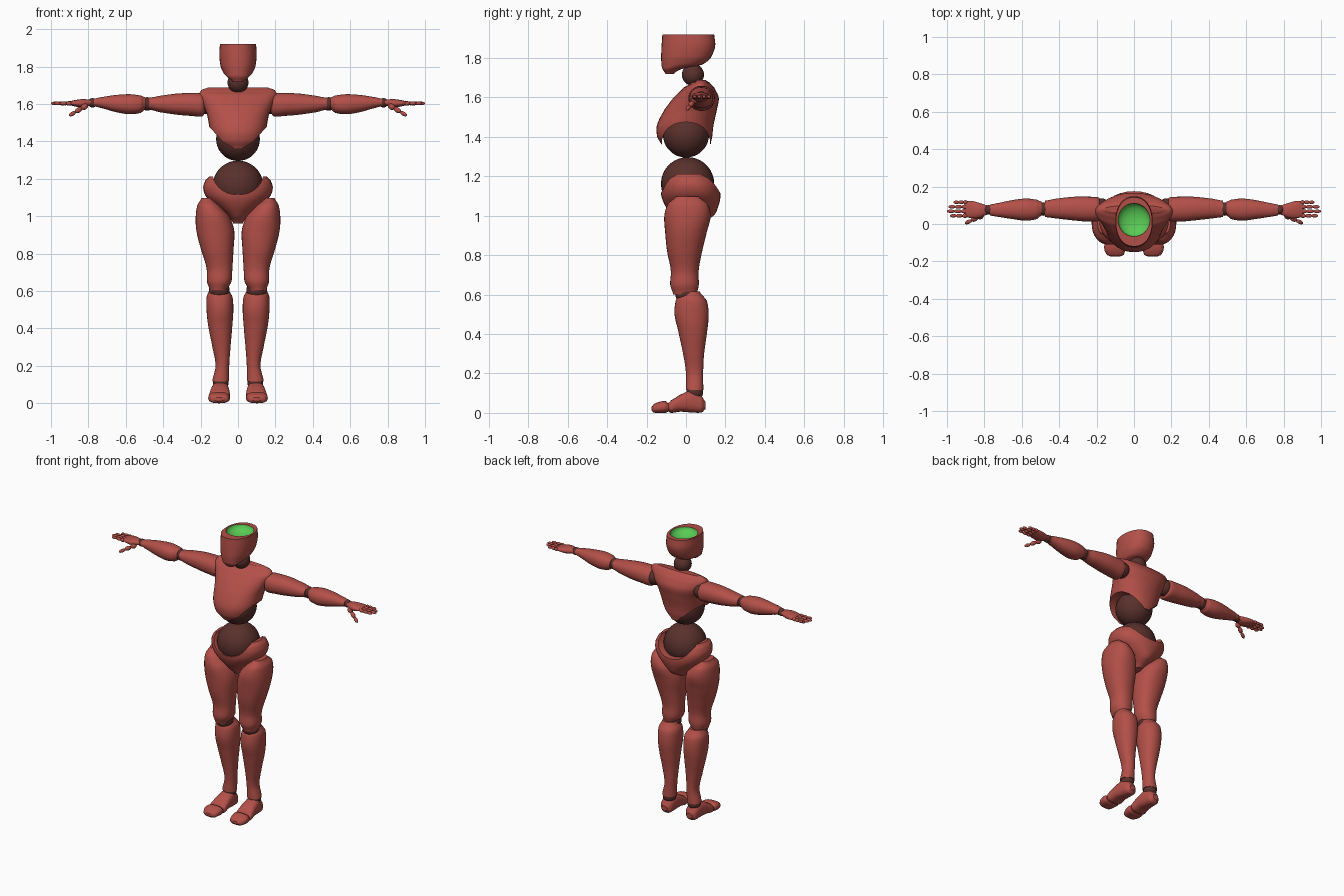
import bpy, bmesh, math
from mathutils import Vector, Matrix

if "Cube" in bpy.data.objects:
    bpy.data.objects.remove(bpy.data.objects["Cube"])


def material(name, rgb):
    m = bpy.data.materials.new(name)
    m.diffuse_color = (*rgb, 1)
    m.use_nodes = True
    m.node_tree.nodes["Principled BSDF"].inputs["Base Color"].default_value = m.diffuse_color
    return m


RED = material("red_shell", (0.45, 0.08, 0.065))
DARK = material("dark_joint", (0.10, 0.03, 0.025))
GREEN = material("green_inside", (0.10, 0.60, 0.09))


def shade(ob):
    bpy.ops.object.select_all(action='DESELECT')
    ob.select_set(True)
    bpy.context.view_layer.objects.active = ob
    bpy.ops.object.shade_smooth_by_angle(angle=math.radians(40))


def finish(bm, name, mat, mirror=False):
    me = bpy.data.meshes.new(name)
    bm.to_mesh(me)
    bm.free()
    ob = bpy.data.objects.new(name, me)
    bpy.context.collection.objects.link(ob)
    me.materials.append(mat)
    if mirror:
        ob.modifiers.new("mirror", 'MIRROR').use_clip = False
    shade(ob)
    return ob


def spline(p0, p1, p2, p3, t):
    return 0.5 * (2 * p1 + (p2 - p0) * t + (2 * p0 - 5 * p1 + 4 * p2 - p3) * t * t
                  + (3 * p1 - p0 - 3 * p2 + p3) * t ** 3)


def loft(name, axis, secs, mat=RED, mirror=False, power=2.2, n=32, steps=5):
    """Skin through sections (position, lo_a, hi_a, lo_b, hi_b); a, b are the other axes."""
    rows = []
    for i in range(len(secs) - 1):
        q = [secs[max(i - 1, 0)], secs[i], secs[i + 1], secs[min(i + 2, len(secs) - 1)]]
        for s in range(steps):
            t = s / steps
            rows.append([q[1][0] * (1 - t) + q[2][0] * t]
                        + [spline(*(r[k] for r in q), t) for k in range(1, 5)])
    rows.append(secs[-1])
    bm, rings = bmesh.new(), []
    for p, a0, a1, b0, b1 in rows:
        ring = []
        for k in range(n):
            c, s = math.cos(math.tau * k / n), math.sin(math.tau * k / n)
            a = (a0 + a1) / 2 + (a1 - a0) / 2 * math.copysign(abs(c) ** (2 / power), c)
            b = (b0 + b1) / 2 + (b1 - b0) / 2 * math.copysign(abs(s) ** (2 / power), s)
            co = {'x': (p, a, b), 'y': (a, p, b), 'z': (a, b, p)}[axis]
            ring.append(bm.verts.new(co))
        rings.append(ring)
    for r, q in zip(rings, rings[1:]):
        for k in range(n):
            bm.faces.new((r[k], r[(k + 1) % n], q[(k + 1) % n], q[k]))
    bm.faces.new(rings[0])
    bm.faces.new(rings[-1])
    bmesh.ops.recalc_face_normals(bm, faces=bm.faces[:])
    return finish(bm, name, mat, mirror)


def ball(name, c, r, mat=DARK, mirror=False):
    bm = bmesh.new()
    r = r if isinstance(r, tuple) else (r, r, r)
    bmesh.ops.create_uvsphere(bm, u_segments=32, v_segments=18, radius=1,
                              matrix=Matrix.Translation(c) @ Matrix.Diagonal((*r, 1)))
    return finish(bm, name, mat, mirror)


def bone(name, a, b, r):
    """Finger segment: a stretched ellipsoid from a to b."""
    a, b = Vector(a), Vector(b)
    rot = (b - a).to_track_quat('Z', 'Y').to_matrix().to_4x4()
    bm = bmesh.new()
    bmesh.ops.create_uvsphere(bm, u_segments=14, v_segments=10, radius=1,
                              matrix=Matrix.Translation((a + b) / 2) @ rot
                              @ Matrix.Diagonal((r, r, (b - a).length / 2, 1)))
    return finish(bm, name, RED, True)


def cut(ob, cutter):
    m = ob.modifiers.new("cut", 'BOOLEAN')
    m.operation, m.object = 'DIFFERENCE', cutter
    bpy.context.view_layer.objects.active = ob
    bpy.ops.object.modifier_apply(modifier=m.name)
    bpy.data.objects.remove(cutter)
    shade(ob)


# head with hollow crown
head = loft("head", 'z', [
    (1.72, -.03, .03, -.105, -.06), (1.745, -.058, .058, -.12, -.02),
    (1.765, -.078, .078, -.124, .08), (1.80, -.093, .093, -.126, .125),
    (1.86, -.1, .1, -.124, .148), (1.92, -.097, .097, -.12, .143)])
cut(head, ball("crown_cutter", (0, .022, 1.92), (.086, .089, .05)))
bm = bmesh.new()
bmesh.ops.create_uvsphere(bm, u_segments=32, v_segments=20, radius=1,
                          matrix=Matrix.Translation((0, .022, 1.92))
                          @ Matrix.Diagonal((.0855, .0885, .048, 1)))
bmesh.ops.bisect_plane(bm, geom=bm.verts[:] + bm.edges[:] + bm.faces[:],
                       plane_co=(0, 0, 1.919), plane_no=(0, 0, 1), clear_outer=True)
bmesh.ops.reverse_faces(bm, faces=bm.faces[:])
finish(bm, "crown_bowl", GREEN)

# body ball joints
ball("neck", (0, .035, 1.715), .056)
ball("abdomen", (0, 0, 1.412), .117)
ball("waist", (0, .008, 1.162), .135)

# chest, arched up over the abdomen at the sides
chest = loft("chest", 'z', [
    (1.36, -.09, .09, -.125, .125), (1.40, -.13, .13, -.146, .133),
    (1.46, -.15, .15, -.147, .14), (1.54, -.165, .165, -.108, .157),
    (1.60, -.188, .188, -.062, .166), (1.65, -.207, .207, -.012, .143),
    (1.675, -.195, .195, .03, .12), (1.688, -.16, .16, .055, .1)])
cut(chest, loft("chest_cutter", 'x', [(-.4, -.123, .123, 1.25, 1.475),
                                      (.4, -.123, .123, 1.25, 1.475)]))

# pelvis, dipped at front and back
pelvis = loft("pelvis", 'z', [
    (.96, -.025, .025, -.03, .07), (1.0, -.055, .055, -.07, .14),
    (1.05, -.115, .115, -.105, .165), (1.10, -.168, .168, -.125, .175),
    (1.15, -.186, .186, -.126, .17), (1.19, -.175, .175, -.115, .15),
    (1.212, -.155, .155, -.09, .12)])
cut(pelvis, loft("pelvis_cutter", 'y', [(-.4, -.14, .14, 1.115, 1.4),
                                        (.4, -.14, .14, 1.115, 1.4)]))

# legs
loft("thigh", 'z', [
    (.60, .06, .15, -.065, .055), (.65, .035, .166, -.08, .065),
    (.72, .03, .168, -.077, .064), (.82, .024, .197, -.096, .082),
    (.92, .02, .222, -.106, .106), (1.0, .045, .226, -.11, .125),
    (1.06, .095, .217, -.092, .11), (1.098, .135, .195, -.05, .065)], mirror=True)
ball("knee", (.1, 0, .605), .055, mirror=True)
loft("shin", 'z', [
    (.115, .048, .138, .0, .088), (.2, .047, .12, .0, .087),
    (.3, .04, .137, -.015, .092), (.42, .03, .16, -.04, .108),
    (.5, .025, .168, -.058, .115), (.57, .03, .167, -.052, .105),
    (.615, .055, .15, -.03, .07)], mirror=True)
ball("ankle", (.093, .045, .105), .042, mirror=True)
loft("foot", 'y', [
    (.1, .075, .115, .02, .055), (.08, .055, .133, .002, .085),
    (.03, .048, .142, .002, .113), (-.03, .044, .15, .006, .092),
    (-.075, .042, .156, .0, .065), (-.088, .05, .148, .006, .052)],
    mirror=True, power=2.6)
loft("toes", 'y', [
    (-.09, .05, .15, .006, .05), (-.105, .043, .158, .0, .06),
    (-.14, .047, .158, .0, .055), (-.165, .055, .145, .002, .043),
    (-.175, .075, .125, .012, .03)], mirror=True, power=2.6)

# arms
ball("shoulder", (.175, .085, 1.597), .052, mirror=True)
loft("upper_arm", 'x', [
    (.17, .04, .12, 1.56, 1.63), (.19, .015, .142, 1.533, 1.655),
    (.25, .013, .146, 1.536, 1.658), (.33, .02, .145, 1.543, 1.655),
    (.42, .03, .135, 1.556, 1.643), (.475, .037, .125, 1.57, 1.633)], mirror=True)
ball("elbow", (.485, .08, 1.6), .036, mirror=True)
loft("forearm", 'x', [
    (.495, .045, .12, 1.57, 1.635), (.52, .026, .13, 1.552, 1.645),
    (.58, .018, .136, 1.545, 1.652), (.66, .028, .126, 1.558, 1.647),
    (.74, .04, .11, 1.58, 1.635), (.77, .045, .105, 1.587, 1.628)], mirror=True)
ball("wrist", (.778, .076, 1.606), .025, mirror=True)

# hand, fingers and thumb
loft("palm", 'x', [
    (.785, .05, .1, 1.592, 1.622), (.83, .032, .114, 1.58, 1.626),
    (.875, .032, .124, 1.587, 1.62), (.9, .038, .12, 1.593, 1.614)], mirror=True)
for y, tip in ((.044, .985), (.068, 1.0), (.092, .993), (.116, .965)):
    step = (tip - .888) / 3
    for i in range(3):
        x = .888 + i * step
        bone("finger_segment", (x - (.005 if i else 0), y, 1.603), (x + step, y, 1.603), .0115 - .001 * i)
base, end = Vector((.805, .05, 1.595)), Vector((.903, .003, 1.537))
for i in range(3):
    bone("thumb_segment", base.lerp(end, i / 3 - (.03 if i else 0)), base.lerp(end, (i + 1) / 3),
         .017 - .003 * i)
